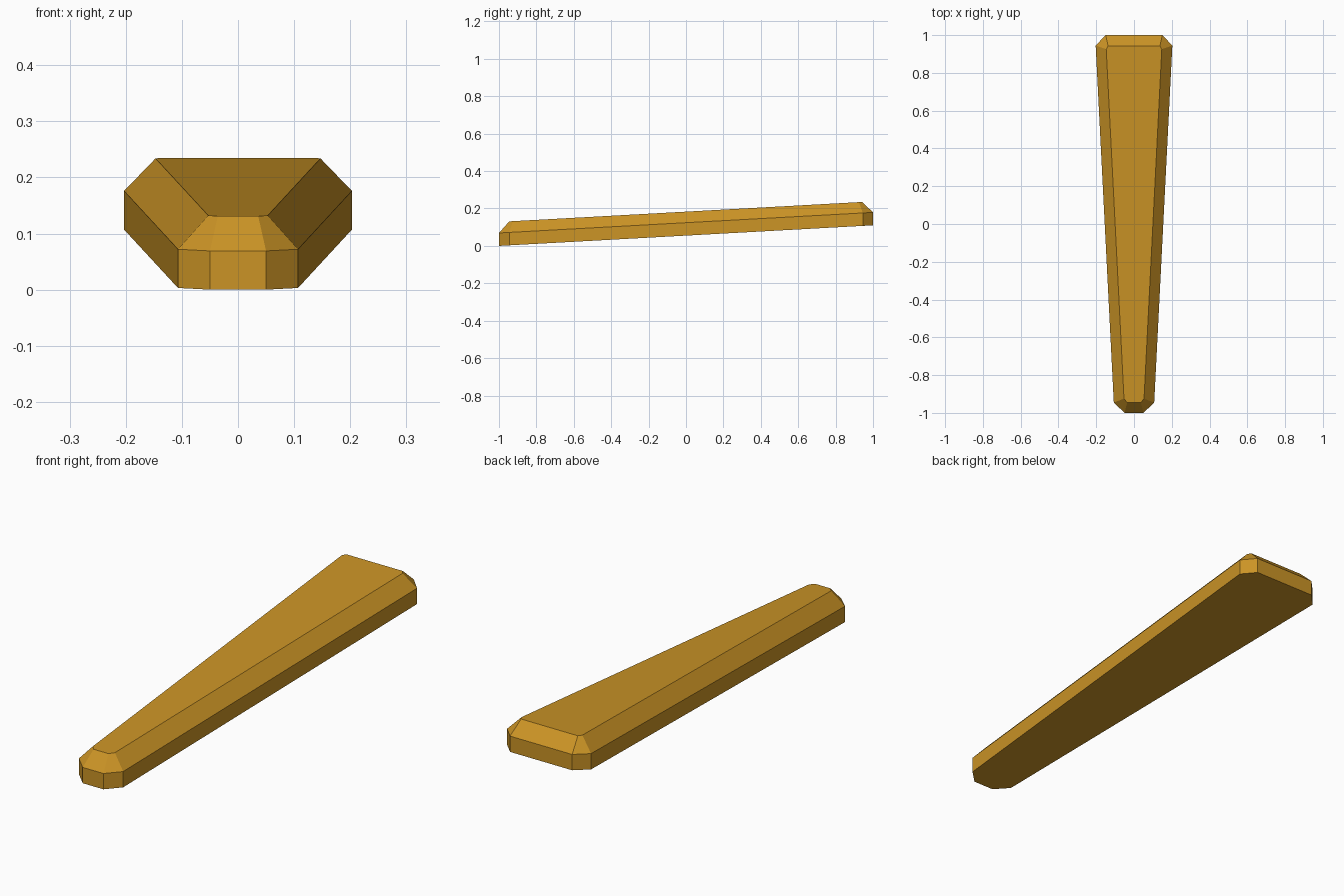
import bpy
import bmesh

cube = bpy.data.objects.get("Cube")
if cube:
    bpy.data.objects.remove(cube, do_unlink=True)

SLOPE = 0.055  # the whole bar rises towards its wide end

# Half outlines (x, y) from the narrow front end to the wide back end
outer = [(0.05, -1.0), (0.107, -0.945), (0.203, 0.945), (0.15, 1.0)]
inner = [(0.036, -0.945), (0.053, -0.925), (0.147, 0.925), (0.137, 0.942)]


def add_ring(bm, half, lift):
    """Mirror a half outline into a closed ring on the sloping plane."""
    loop = half + [(-x, y) for x, y in reversed(half)]
    return [bm.verts.new((x, y, SLOPE * (y + 1) + lift)) for x, y in loop]


# Tapered bar: flat base, upright walls, bevelled shoulder, flat top
bm = bmesh.new()
rings = [add_ring(bm, outer, 0.0), add_ring(bm, outer, 0.069),
         add_ring(bm, inner, 0.128)]
for low, high in zip(rings, rings[1:]):
    for i in range(len(low)):
        j = (i + 1) % len(low)
        bm.faces.new((low[i], low[j], high[j], high[i]))
bm.faces.new(list(reversed(rings[0])))
bm.faces.new(rings[-1])
bmesh.ops.recalc_face_normals(bm, faces=bm.faces)

mesh = bpy.data.meshes.new("tapered_bar")
bm.to_mesh(mesh)
bm.free()
bar = bpy.data.objects.new("tapered_bar", mesh)
bpy.context.collection.objects.link(bar)

# Golden brown colour
gold = bpy.data.materials.new("golden_brown")
gold.use_nodes = True
color = (0.6, 0.296, 0.019, 1.0)
gold.diffuse_color = color
for node in gold.node_tree.nodes:
    if node.type == "BSDF_PRINCIPLED":
        node.inputs["Base Color"].default_value = color
mesh.materials.append(gold)
